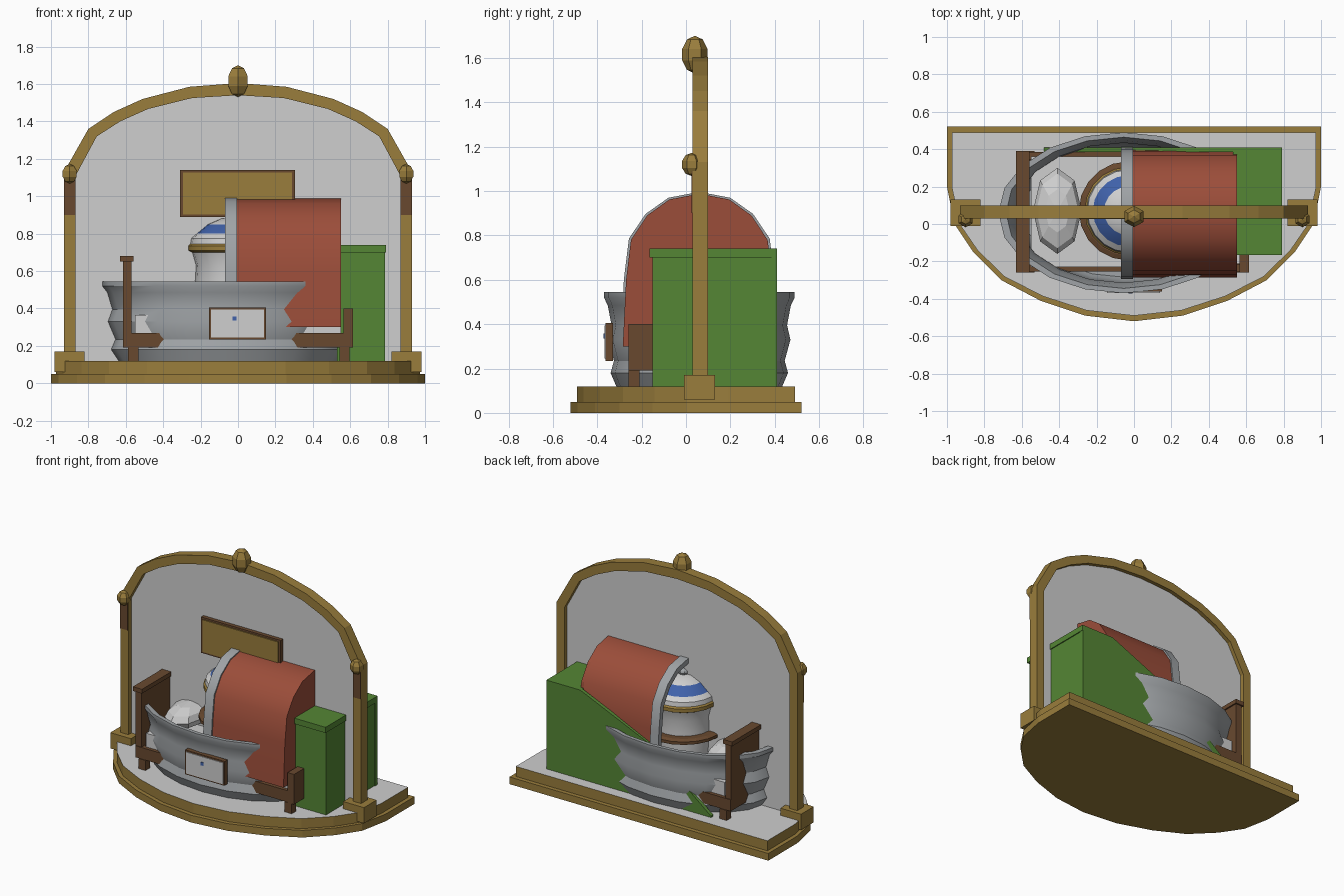
import bpy, bmesh, math
from mathutils import Vector

if "Cube" in bpy.data.objects:
    bpy.data.objects.remove(bpy.data.objects["Cube"])

def material(name, rgb):
    m = bpy.data.materials.new(name)
    m.diffuse_color = (*rgb, 1)
    m.use_nodes = True
    m.node_tree.nodes["Principled BSDF"].inputs["Base Color"].default_value = m.diffuse_color
    return m

GOLD = material("antique gold", (.32, .205, .045))
BROWN = material("dark wood", (.14, .066, .028))
WHITE = material("pale grey", (.62, .62, .62))
GREY = material("pewter grey", (.35, .37, .385))
RED = material("brick red", (.33, .075, .042))
GREEN = material("leaf green", (.09, .24, .035))
BLUE = material("blue", (.05, .12, .40))

def finish(name, bm, mats, smooth=None):
    bmesh.ops.recalc_face_normals(bm, faces=bm.faces)
    me = bpy.data.meshes.new(name)
    bm.to_mesh(me)
    bm.free()
    ob = bpy.data.objects.new(name, me)
    bpy.context.collection.objects.link(ob)
    for m in mats:
        me.materials.append(m)
    if smooth:
        bpy.context.view_layer.objects.active = ob
        ob.select_set(True)
        bpy.ops.object.shade_smooth_by_angle(angle=math.radians(smooth))
        ob.select_set(False)
    return ob

def place(axis, a, b, c):
    # (a, b) lie in the profile plane, c runs along the extrusion axis
    return {"x": (c, a, b), "y": (a, c, b), "z": (a, b, c)}[axis]

def prism(name, pts, axis, lo, hi, mat):
    bm = bmesh.new()
    A = [bm.verts.new(place(axis, *p, lo)) for p in pts]
    B = [bm.verts.new(place(axis, *p, hi)) for p in pts]
    bm.faces.new(A)
    bm.faces.new(B)
    for i in range(len(pts)):
        j = (i + 1) % len(pts)
        bm.faces.new((A[i], A[j], B[j], B[i]))
    return finish(name, bm, [mat])

def band(name, outer, inner, axis, lo, hi, mat, smooth=None):
    bm = bmesh.new()
    rows = [[bm.verts.new(place(axis, *p, c)) for p in line]
            for line, c in ((outer, lo), (outer, hi), (inner, hi), (inner, lo))]
    for i in range(len(outer) - 1):
        for k in range(4):
            r, s = rows[k], rows[(k + 1) % 4]
            bm.faces.new((r[i], r[i + 1], s[i + 1], s[i]))
    for i in (0, -1):
        bm.faces.new([r[i] for r in rows])
    return finish(name, bm, [mat], smooth)

def box(name, x0, x1, y0, y1, z0, z1, mat):
    return prism(name, [(x0, y0), (x1, y0), (x1, y1), (x0, y1)], "z", z0, z1, mat)

def lathe(name, profile, centre, scale, sides, mats, pick=None, smooth=None):
    bm = bmesh.new()
    rings = []
    for r, z in profile:
        rings.append([bm.verts.new((centre[0] + r * scale[0] * math.cos(2 * math.pi * i / sides),
                                    centre[1] + r * scale[1] * math.sin(2 * math.pi * i / sides), z))
                      for i in range(sides)])
    for k in range(len(rings) - 1):
        for i in range(sides):
            j = (i + 1) % sides
            f = bm.faces.new((rings[k][i], rings[k][j], rings[k + 1][j], rings[k + 1][i]))
            f.material_index = pick[k] if pick else 0
    bm.faces.new(rings[0])
    f = bm.faces.new(rings[-1])
    f.material_index = pick[-1] if pick else 0
    return finish(name, bm, mats, smooth)

def ball(name, c, r, mat, u=6, v=5):
    bm = bmesh.new()
    bmesh.ops.create_uvsphere(bm, u_segments=u, v_segments=v, radius=1)
    bmesh.ops.scale(bm, vec=Vector(r), verts=bm.verts)
    bmesh.ops.translate(bm, vec=Vector(c), verts=bm.verts)
    return finish(name, bm, [mat])

def mirrored(half, c=0):
    # half runs from the foot up to the crown, which lies on the centre line
    return [(c - a, b) for a, b in half] + [(c + a, b) for a, b in reversed(half[:-1])]

# Stepped D-shaped base with a pale floor
front = [(1, .52), (1, .2), (.96, 0), (.86, -.15), (.71, -.3), (.5, -.41), (.26, -.49), (0, -.52)]
outline = mirrored(front)
prism("base_lower_step", outline, "z", 0, .05, GOLD)
upper = prism("base_upper_step", [(x * .972, y * .943) for x, y in outline], "z", .05, .12, GOLD)
upper.data.materials.append(WHITE)
for p in upper.data.polygons:
    if p.normal.z > .9:
        p.material_index = 1

# Arch, posts and finials
arch_out = mirrored([(.93, .12), (.93, 1.13), (.8, 1.36), (.665, 1.45), (.51, 1.52), (.26, 1.585), (0, 1.605)])
arch_in = mirrored([(.868, .12), (.868, 1.11), (.755, 1.32), (.63, 1.40), (.48, 1.467), (.245, 1.525), (0, 1.54)])
band("arch_frame", arch_out, arch_in, "y", .03, .10, GOLD)
prism("back_panel", arch_in, "y", .062, .072, WHITE)
for s, side in ((-1, "left"), (1, "right")):
    cx = .9 * s
    box(side + "_post_plinth", cx - .08, cx + .08, -.01, .13, .06, .17, GOLD)
    box(side + "_post_inlay", cx - .03, cx + .03, .024, .031, .90, 1.09, BROWN)
    ball(side + "_post_finial", (cx, .025, 1.12), (.045, .045, .052), GOLD)
ball("crown_finial", (0, .04, 1.615), (.063, .06, .085), GOLD)

# Hanging sign
box("sign_frame", -.31, .305, .035, .063, .89, 1.14, BROWN)
box("sign_face", -.295, .29, .028, .036, .903, 1.127, GOLD)

# Ribbed oval tub, open at the top
ribs = [(.87, .12), (.93, .18), (.895, .235), (.955, .33), (.92, .395), (.96, .485), (1, .52), (1, .545),
        (.94, .545), (.90, .48), (.87, .39), (.87, .30), (.84, .18), (.80, .15)]
lathe("tub", ribs, (-.055, .06), (.67, .43), 20, [GREY], smooth=30)
box("plaque_frame", -.155, .15, -.362, -.33, .235, .405, BROWN)
box("plaque_face", -.145, .14, -.368, -.361, .245, .395, WHITE)
box("plaque_mark", -.03, -.008, -.372, -.367, .335, .357, BLUE)

# Bed inside the tub
box("headboard", -.615, -.57, -.25, .38, .19, .65, BROWN)
box("headboard_cap", -.63, -.56, -.26, .39, .65, .68, BROWN)
box("footboard", .565, .615, -.26, .38, .19, .40, BROWN)
for y, side in ((-.235, "front"), (.365, "back")):
    box(side + "_rail", -.615, .615, y - .02, y + .02, .19, .27, BROWN)
    for x, end in ((-.56, "left"), (.57, "right")):
        box(f"{side}_{end}_foot", x - .027, x + .027, y - .025, y + .025, .12, .19, BROWN)
box("mattress", -.55, .55, -.23, .36, .27, .365, WHITE)
ball("pillow", (-.41, .07, .44), (.13, .23, .08), WHITE, 8, 6)

# Red hood with a grey rim
hood = mirrored([(.345, .30), (.33, .60), (.308, .78), (.235, .89), (.135, .962), (0, .988)], .06)
hood_in = [(.06 + (y - .06) * .93, .30 + (z - .30) * .96) for y, z in hood]
rim = [(.06 + (y - .06) * 1.03, .30 + (z - .30) * 1.012) for y, z in hood]
band("hood", hood, hood_in, "x", -.01, .55, RED, 40)
prism("hood_end", hood, "x", .53, .551, RED)
band("hood_rim", rim, hood_in, "x", -.07, -.005, GREY, 40)

# Green cabinet with a sloping back board
box("cabinet", .53, .785, -.15, .40, .12, .70, GREEN)
box("cabinet_top", .53, .792, -.165, .41, .70, .74, GREEN)
prism("cabinet_back_board", [(-.48, .12), (-.48, .13), (0, .51), (.53, .74), (.79, .74), (.79, .12)],
      "y", .385, .41, GREEN)

# Lidded jar standing in the hood opening
jar = [(.19, .36), (.20, .55), (.195, .63), (.215, .70), (.235, .71), (.235, .735), (.225, .745),
       (.22, .775), (.19, .80), (.13, .85), (.06, .88)]
lathe("jar", jar, (-.03, .07), (1, 1), 20, [WHITE, GOLD, BLUE], [0, 0, 0, 1, 1, 1, 0, 0, 2, 0, 0], 30)
ball("jar_knob", (-.03, .07, .89), (.035, .035, .025), GREY, 8, 6)
lathe("jar_hoop", [(.24, .49), (.265, .50), (.265, .52), (.24, .53)], (-.03, .07), (1, 1), 20, [BROWN])
